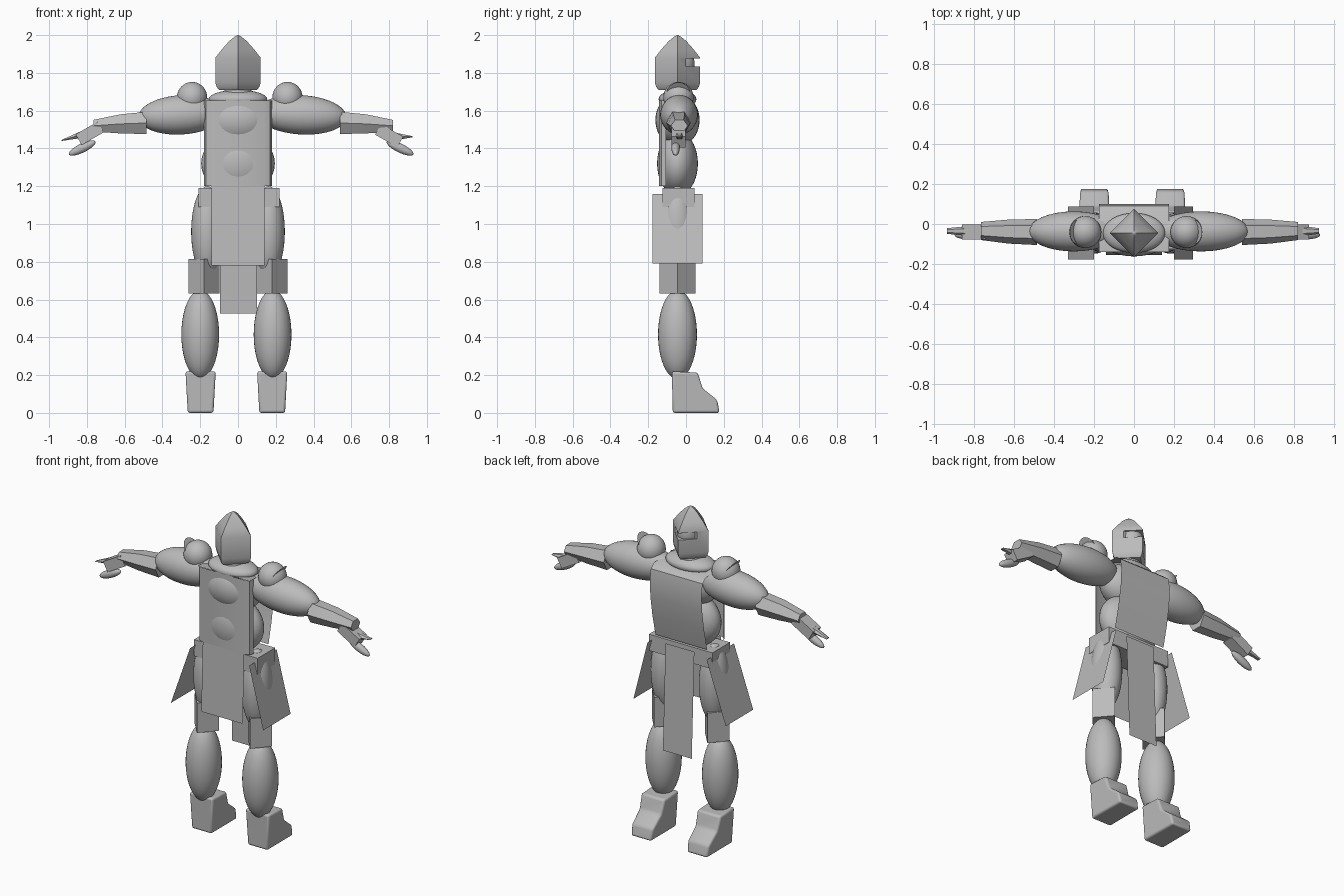
import bpy, bmesh, math
from mathutils import Matrix, Vector, Euler

if "Cube" in bpy.data.objects:
    bpy.data.objects.remove(bpy.data.objects["Cube"])

grey = bpy.data.materials.new("plain grey")
grey.diffuse_color = (0.5, 0.5, 0.5, 1)
grey.use_nodes = True
grey.node_tree.nodes["Principled BSDF"].inputs["Base Color"].default_value = grey.diffuse_color
YC = -0.045  # depth of the body's middle


def finish(name, bm, smooth=None, fix=True):
    if fix:
        bmesh.ops.recalc_face_normals(bm, faces=bm.faces)
    me = bpy.data.meshes.new(name)
    bm.to_mesh(me)
    bm.free()
    me.materials.append(grey)
    ob = bpy.data.objects.new(name, me)
    bpy.context.collection.objects.link(ob)
    if smooth:
        me.polygons.foreach_set("use_smooth", [True] * len(me.polygons))
        me.set_sharp_from_angle(angle=math.radians(smooth))
    return ob


def place(center, size, tilt=0):
    return (Matrix.Translation(center) @ Euler((0, tilt, 0)).to_matrix().to_4x4()
            @ Matrix.Diagonal((*size, 1)))


def ellipsoid(name, center, radii, tilt=0):
    bm = bmesh.new()
    bmesh.ops.create_uvsphere(bm, u_segments=32, v_segments=20, radius=1,
                              matrix=place(center, radii, tilt))
    return finish(name, bm, 60)


def box(name, center, size, tilt=0):
    bm = bmesh.new()
    bmesh.ops.create_cube(bm, size=1, matrix=place(center, size, tilt))
    return finish(name, bm)


def loft(name, rings, smooth=None):
    """Closed solid through equal-length rings of points."""
    bm = bmesh.new()
    vs = [[bm.verts.new(p) for p in r] for r in rings]
    n = len(rings[0])
    for a, b in zip(vs, vs[1:]):
        for i in range(n):
            bm.faces.new((a[i], a[(i + 1) % n], b[(i + 1) % n], b[i]))
    bm.faces.new(vs[0])
    bm.faces.new(vs[-1])
    return finish(name, bm, smooth)


def sheet(name, start, end, smooth=None):
    """Thin sheet between two matching polylines."""
    bm = bmesh.new()
    a = [bm.verts.new(p) for p in start]
    b = [bm.verts.new(p) for p in end]
    for i in range(len(a) - 1):
        bm.faces.new((a[i], a[i + 1], b[i + 1], b[i]))
    return finish(name, bm, smooth)


def diamond(x, y, z, rx, ry):
    return [(x + rx, y, z), (x, y + ry, z), (x - rx, y, z), (x, y - ry, z)]


def hexagon(x, y, z, ry, rz):
    return [(x, y + ry * math.cos(k * math.pi / 3), z + rz * math.sin(k * math.pi / 3))
            for k in range(6)]


# helmet with an eye slot on the toe side, and the head inside it
helmet = loft("helmet", [diamond(0, YC, z, r, r) for z, r in
              ((1.71, 0.10), (1.725, 0.113), (1.75, 0.12), (1.88, 0.12),
               (1.925, 0.085), (1.97, 0.045), (1.99, 0.02), (2.0, 0.003))], 50)
cutter = box("visor_cutter", (0, 0.1, 1.855), (0.3, 0.2, 0.042))
cutter.hide_render = True
cutter.hide_set(True)
cut = helmet.modifiers.new("visor", "BOOLEAN")
cut.operation = "DIFFERENCE"
cut.solver = "EXACT"
cut.object = cutter
ellipsoid("face", (0, YC, 1.85), (0.07, 0.09, 0.1))
ellipsoid("neck", (0, YC, 1.66), (0.155, 0.10, 0.05))
ellipsoid("throat", (0, YC, 1.69), (0.075, 0.07, 0.06))

# torso masses
ellipsoid("chest", (0, YC, 1.55), (0.19, 0.117, 0.14))
ellipsoid("abdomen", (0, YC, 1.32), (0.195, 0.108, 0.17))

# breast plate with its top lid, bowed in profile
front = [(-0.14, 1.655), (0.06, 1.645), (0.09, 1.62), (0.10, 1.55),
         (0.094, 1.45), (0.075, 1.33), (0.045, 1.2)]
sheet("breast_plate", [(-0.175, y, z) for y, z in front],
      [(0.175, y, z) for y, z in front], 40)
# back plate with its edges turned in
back = [(-0.18, -0.105), (-0.17, -0.13), (-0.14, -0.143), (0.14, -0.143),
        (0.17, -0.13), (0.18, -0.105)]
sheet("back_plate", [(x, y, 1.655) for x, y in back],
      [(x, y, 1.2) for x, y in back], 40)

# belt and skirt panels
box("belt", (0.005, YC + 0.005, 1.14), (0.43, 0.17, 0.1))
sheet("back_skirt", [(-0.14, -0.14, 1.2), (0.14, -0.14, 1.2)],
      [(-0.14, -0.155, 0.78), (0.14, -0.155, 0.78)])
sheet("front_skirt", [(-0.095, 0.055, 1.17), (0.1, 0.055, 1.17)],
      [(-0.095, 0.08, 0.525), (0.1, 0.08, 0.525)])

boot_profile = [(-0.075, 0.22), (0.062, 0.213), (0.088, 0.13),
                (0.165, 0.068), (0.178, 0.0), (-0.07, 0.0)]

# per side: leg x, skirt top/bottom x, shoulder x, upper arm x and half length,
# forearm start/end, palm x, palm z, fingertip z, thumb x
sides = {
    -1: ("left", 0.2, 0.2, 0.33, 0.243, 0.3, 0.228, 0.485, 0.765, 0.785, 1.48, 1.442, 0.825, 0.935),
    1: ("right", 0.183, 0.2, 0.295, 0.262, 0.335, 0.24, 0.54, 0.82, 0.80, 1.468, 1.462, 0.858, 0.925),
}
for s, (side, leg, st, sb, sh, ua, ul, f0, f1, px, pz, tz, tx, tip) in sides.items():
    # side skirt flares outward
    sheet(side + "_side_skirt", [(s * st, -0.178, 1.16), (s * st, 0.087, 1.16)],
          [(s * sb, -0.178, 0.79), (s * sb, 0.087, 0.79)])

    # leg: thigh, knee guard, shin
    ellipsoid(side + "_thigh", (s * 0.163, YC, 0.96), (0.085, 0.095, 0.24))
    loft(side + "_knee_guard", [diamond(s * 0.18, YC, z, 0.082, 0.095) for z in (0.632, 0.815)])
    ellipsoid(side + "_shin", (s * leg, YC, 0.415), (0.1, 0.103, 0.235))

    # boot: extruded side profile, slightly wider at the cuff, softened edges
    bx = s * (leg - 0.002)
    rings = [[(bx + e * (0.068 + 0.012 * z / 0.22), y, z) for y, z in boot_profile]
             for e in (-1, 1)]
    boot = loft(side + "_boot", rings, 50)
    bev = boot.modifiers.new("soft edges", "BEVEL")
    bev.width = 0.012
    bev.segments = 3

    # shoulder ball with a tilted disc fin
    ellipsoid(side + "_shoulder", (s * sh, -0.04, 1.67), (0.08, 0.08, 0.082))
    bm = bmesh.new()
    bmesh.ops.create_circle(bm, cap_ends=True, segments=24, radius=1,
                            matrix=place((s * (sh + 0.035), -0.04, 1.692), (0.072, 0.062, 1), -s * 0.93))
    finish(side + "_shoulder_fin", bm)

    # arm
    ellipsoid(side + "_upper_arm", (s * ua, -0.037, 1.578), (ul, 0.1, 0.104), s * 0.06)
    fm = (f0 + f1) / 2
    loft(side + "_forearm", [hexagon(s * f0, -0.04, 1.535, 0.065, 0.068),
                             hexagon(s * fm, -0.038, 1.53, 0.06, 0.058),
                             hexagon(s * f1, -0.035, 1.52, 0.045, 0.036)], 40)

    # hand: palm, pointed fingers, thumb
    box(side + "_palm", (s * px, -0.04, pz), (0.135, 0.075, 0.065), s * 0.52)
    loft(side + "_fingers", [hexagon(s * (px + 0.04), -0.035, pz - 0.005, 0.025, 0.022),
                             hexagon(s * tip, -0.035, tz, 0.014, 0.003)], 40)
    ellipsoid(side + "_thumb", (s * tx, -0.055, 1.402), (0.078, 0.022, 0.024), s * 0.45)
